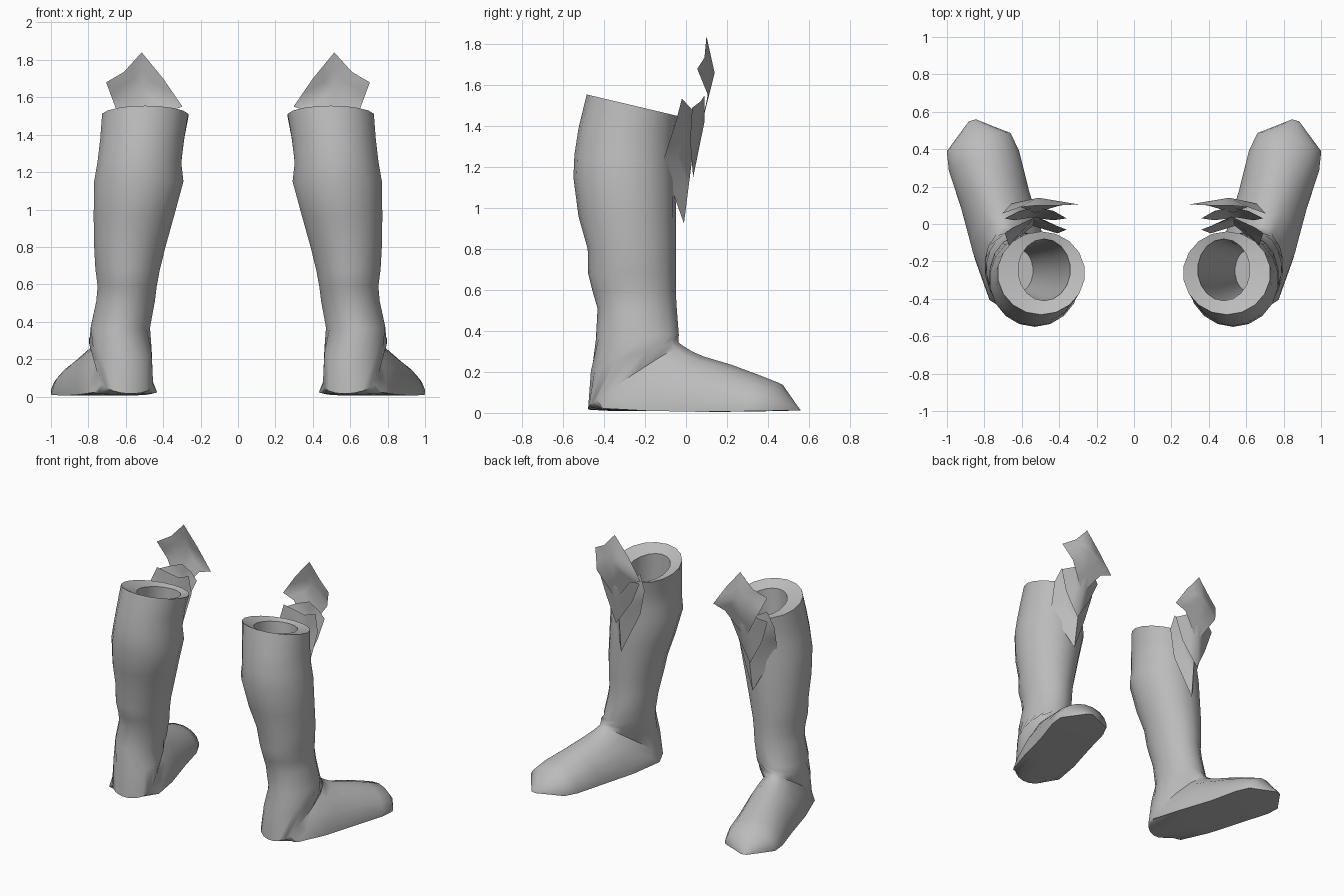
import bpy, bmesh, math
from mathutils import Vector

cube = bpy.data.objects.get("Cube")
if cube:
    bpy.data.objects.remove(cube, do_unlink=True)

SEGMENTS = 18
HEEL = Vector((0.57, -0.47, 0))
FORWARD = Vector((0.276, 0.961, 0))
ACROSS = Vector((0.961, -0.276, 0))

leather = bpy.data.materials.new("plain grey")
leather.use_nodes = True
grey = (0.5, 0.5, 0.5, 1)
leather.diffuse_color = grey
leather.node_tree.nodes["Principled BSDF"].inputs["Base Color"].default_value = grey


def finish(name, bm, angle):
    """Turn a bmesh into a smooth object mirrored to both legs."""
    mesh = bpy.data.meshes.new(name)
    bm.to_mesh(mesh)
    bm.free()
    mesh.materials.append(leather)
    for face in mesh.polygons:
        face.use_smooth = True
    mesh.set_sharp_from_angle(angle=math.radians(angle))
    obj = bpy.data.objects.new(name, mesh)
    bpy.context.collection.objects.link(obj)
    mirror = obj.modifiers.new("other_leg", "MIRROR")
    mirror.use_mirror_merge = False
    return obj


def ring(front, back, side, flat=0.0):
    """Closed section from front to back point; flat turns the oval into a D."""
    points = []
    for i in range(SEGMENTS):
        a = math.tau * i / SEGMENTS
        oval = (1 + math.cos(a)) / 2
        dome = max(0.0, math.cos(a))
        f = oval + (dome - oval) * flat
        points.append(back.lerp(front, f) + side * math.sin(a))
    return points


def leg_ring(x_in, x_out, y_back, y_front, z_back, z_front):
    x = (x_in + x_out) / 2
    side = Vector(((x_out - x_in) / 2, 0, 0))
    return ring(Vector((x, y_front, z_front)), Vector((x, y_back, z_back)), side)


def foot_ring(t_top, z_top, t_low, z_low, width, flat):
    top = HEEL + FORWARD * t_top + Vector((0, 0, z_top))
    low = HEEL + FORWARD * t_low + Vector((0, 0, z_low))
    return ring(top, low, ACROSS * width, flat)


# Lining, from the inside bottom up to the rim
lining = [
    (0.54, 0.68, -0.36, -0.14, 0.2, 0.2),
    (0.48, 0.68, -0.38, -0.12, 0.6, 0.6),
    (0.40, 0.64, -0.41, -0.10, 1.1, 1.1),
    (0.34, 0.62, -0.41, -0.08, 1.51, 1.44),
]
# Shaft, from the rim down to the ankle
shaft = [
    (0.262, 0.73, -0.485, -0.04, 1.555, 1.45),
    (0.285, 0.74, -0.525, -0.05, 1.39, 1.36),
    (0.30, 0.755, -0.545, -0.055, 1.26, 1.24),
    (0.288, 0.773, -0.55, -0.05, 1.15, 1.15),
    (0.34, 0.775, -0.525, -0.05, 0.96, 0.96),
    (0.385, 0.772, -0.48, -0.05, 0.8, 0.8),
    (0.415, 0.765, -0.478, -0.05, 0.68, 0.68),
    (0.432, 0.753, -0.455, -0.05, 0.59, 0.59),
    (0.442, 0.76, -0.432, -0.045, 0.51, 0.51),
    (0.468, 0.79, -0.44, -0.035, 0.36, 0.38),
]
# Foot, swinging round the instep from heel to pointed toe
foot = [
    (0.45, 0.345, 0.01, 0.2, 0.165, 0.1),
    (0.47, 0.33, 0.0, 0.015, 0.145, 0.6),
    (0.52, 0.30, 0.10, 0.01, 0.18, 0.9),
    (0.58, 0.275, 0.35, 0.01, 0.195, 1),
    (0.72, 0.235, 0.62, 0.005, 0.19, 1),
    (0.86, 0.185, 0.84, 0.008, 0.198, 1),
    (0.965, 0.145, 0.94, 0.01, 0.18, 1),
    (1.06, 0.025, 1.066, 0.012, 0.02, 1),
]

bm = bmesh.new()
sections = [leg_ring(*r) for r in lining + shaft] + [foot_ring(*r) for r in foot]
loops = [[bm.verts.new(p) for p in s] for s in sections]
for a, b in zip(loops, loops[1:]):
    for i in range(SEGMENTS):
        j = (i + 1) % SEGMENTS
        bm.faces.new((a[i], a[j], b[j], b[i]))
bm.faces.new(loops[0])
bm.faces.new(loops[-1])
bmesh.ops.remove_doubles(bm, verts=bm.verts, dist=0.0005)
bmesh.ops.recalc_face_normals(bm, faces=bm.faces)
finish("boot", bm, 50)


def knee_plate(name, middle, outline):
    """Pointed sheet, creased out to a raised middle."""
    bm = bmesh.new()
    centre = bm.verts.new(middle)
    rim = [bm.verts.new(p) for p in outline]
    for i, v in enumerate(rim):
        bm.faces.new((centre, rim[i - 1], v))
    bmesh.ops.recalc_face_normals(bm, faces=bm.faces)
    bmesh.ops.subdivide_edges(bm, edges=bm.edges, cuts=1, use_grid_fill=True)
    finish(name, bm, 60)


# Layered knee plates
knee_plate("knee_plate_upper", (0.51, 0.14, 1.66), [
    (0.515, 0.10, 1.84), (0.61, 0.09, 1.735), (0.705, 0.055, 1.68),
    (0.655, 0.11, 1.545), (0.53, 0.06, 1.34), (0.39, 0.10, 1.52),
    (0.297, 0.105, 1.55), (0.40, 0.10, 1.70)])
knee_plate("knee_plate_middle", (0.52, 0.09, 1.42), [
    (0.52, 0.09, 1.55), (0.61, 0.07, 1.52), (0.69, 0.03, 1.49),
    (0.64, 0.02, 1.33), (0.55, 0.035, 1.15), (0.43, 0.02, 1.33),
    (0.36, 0.03, 1.49), (0.43, 0.07, 1.52)])
knee_plate("knee_plate_lower", (0.53, 0.035, 1.28), [
    (0.52, 0.04, 1.47), (0.65, -0.02, 1.535), (0.69, -0.05, 1.42),
    (0.67, -0.115, 1.22), (0.54, -0.01, 0.925), (0.41, -0.05, 1.22),
    (0.36, -0.03, 1.42), (0.39, -0.02, 1.535)])
